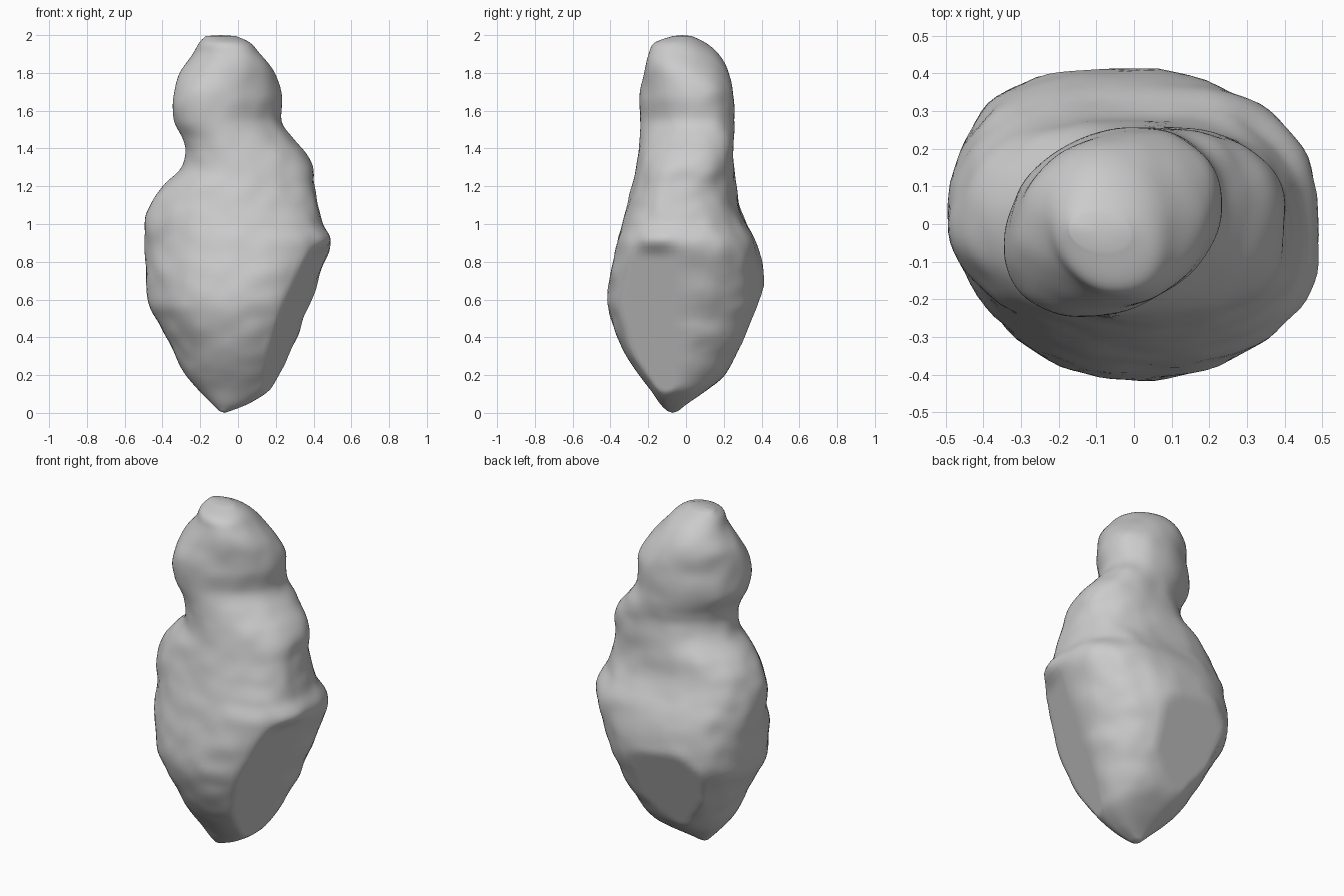
import bpy, bmesh, math
from mathutils import Vector, noise

if "Cube" in bpy.data.objects:
    bpy.data.objects.remove(bpy.data.objects["Cube"])

# Outline of the stone: height, left, right, front, back
SECTIONS = [
    (0.01, -.10, -.04, -.10, -.04), (0.05, -.14, .06, -.14, .01),
    (0.12, -.21, .17, -.19, .11), (0.2, -.275, .22, -.25, .205),
    (0.3, -.33, .265, -.315, .27), (0.4, -.38, .315, -.365, .33),
    (0.5, -.43, .345, -.395, .375), (0.6, -.475, .39, -.41, .405),
    (0.75, -.495, .445, -.40, .41), (0.9, -.49, .495, -.37, .375),
    (1.0, -.49, .455, -.34, .32), (1.1, -.465, .425, -.31, .28),
    (1.2, -.40, .405, -.285, .265), (1.29, -.305, .40, -.265, .255),
    (1.37, -.28, .365, -.25, .25), (1.45, -.295, .30, -.24, .255),
    (1.55, -.34, .23, -.24, .26), (1.68, -.342, .235, -.245, .255),
    (1.8, -.31, .195, -.22, .225), (1.9, -.24, .12, -.195, .17),
    (1.96, -.205, .065, -.165, .10), (1.995, -.17, -.01, -.07, .03),
]
SIDES, STEPS = 80, 6


def spline(a, b, c, d, t):
    return b + .5 * t * (c - a + t * (2*a - 5*b + 4*c - d + t * (3*(b - c) + d - a)))


def profile_rows():
    last = len(SECTIONS) - 1
    for i in range(last):
        p = [SECTIONS[max(0, min(last, i + k))] for k in (-1, 0, 1, 2)]
        for s in range(STEPS):
            yield [spline(p[0][j], p[1][j], p[2][j], p[3][j], s / STEPS) for j in range(5)]
    yield list(SECTIONS[-1])


# Chiselled lower faces: point on the plane, outward direction
FACETS = [
    (Vector((.505, 0, .9)), Vector((1, -.38, -.4)).normalized()),
    (Vector((0, .42, .7)), Vector((-.1, 1, -.4)).normalized()),
]


def ease(z, start, end):
    t = max(0, min(1, (z - start) / (end - start)))
    return t * t * (3 - 2 * t)


def rounded(v, power):
    return math.copysign(abs(v) ** (2 / power), v)


def shape_point(z, x0, x1, y0, y1, angle):
    # The body is squarish at the back right, the head is a turned oval
    t = ease(z, 1.1, 1.55)
    skew = -.04 + .16 * t - .20 * ease(z, 1.68, 1.92)
    power = 2.35 - .3 * t + .4 * (1 - t) * math.cos(angle - math.pi / 4)
    centre = Vector(((x0 + x1) / 2, (y0 + y1) / 2, z))
    ray = Vector((rounded(math.cos(angle - skew), power) * (x1 - x0) / 2,
                  rounded(math.sin(angle + skew), power) * (y1 - y0) / 2, 0))
    # Weathered lumps
    p = centre + ray
    lump = .009 * noise.noise(p * 4.5) + .006 * noise.noise(p * 10)
    ray *= 1 + lump / .3
    # Pull points outside a facet back to it, fading out at the ledge
    for origin, normal in FACETS:
        over = (centre + ray - origin).dot(normal)
        along = ray.dot(normal)
        if over > 0 and along > 1e-5:
            ray *= max(.8, 1 - over / along * (1 - ease(z, .83, .93)))
    return centre + ray


# Skin the rings and close both ends
bm = bmesh.new()
rings = [[bm.verts.new(shape_point(*row, 2 * math.pi * k / SIDES)) for k in range(SIDES)]
         for row in profile_rows()]
for low, high in zip(rings, rings[1:]):
    for k in range(SIDES):
        n = (k + 1) % SIDES
        bm.faces.new((low[k], low[n], high[n], high[k]))
for ring, z in ((rings[0], 0.0), (rings[-1], 2.0)):
    mid = sum((v.co for v in ring), Vector()) / SIDES
    tip = bm.verts.new((mid.x, mid.y, z))
    for k in range(SIDES):
        bm.faces.new((ring[k], ring[(k + 1) % SIDES], tip))
bmesh.ops.recalc_face_normals(bm, faces=bm.faces)
for f in bm.faces:
    f.smooth = True

mesh = bpy.data.meshes.new("standing_stone")
bm.to_mesh(mesh)
bm.free()
stone = bpy.data.objects.new("standing_stone", mesh)
bpy.context.collection.objects.link(stone)
